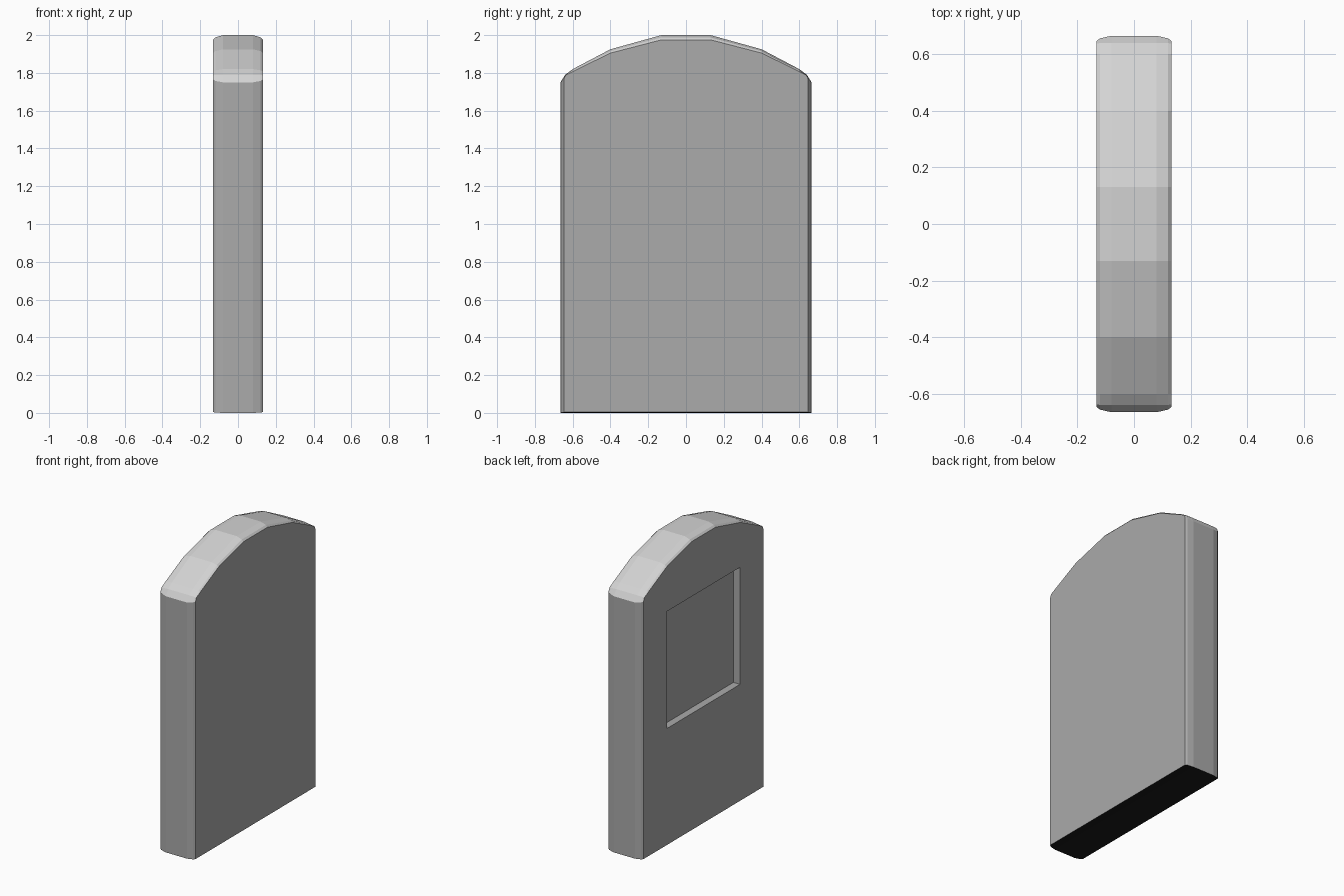
import bpy, bmesh

if "Cube" in bpy.data.objects:
    bpy.data.objects.remove(bpy.data.objects["Cube"])


def colour(name, v):
    m = bpy.data.materials.new(name)
    m.diffuse_color = (v, v, v, 1)
    m.use_nodes = True
    m.node_tree.nodes["Principled BSDF"].inputs["Base Color"].default_value = m.diffuse_color
    return m


materials = [colour("stone_grey", 0.405), colour("light_stone_grey", 0.65), colour("black", 0.01)]

# Half outlines in (y, z): full size near the middle, slightly smaller at the broad faces
outer = [(0.665, 0.0), (0.665, 1.75), (0.64, 1.79), (0.60, 1.82), (0.40, 1.925), (0.13, 2.0)]
inner = [(0.647, 0.004), (0.647, 1.765), (0.638, 1.787), (0.60, 1.807), (0.40, 1.905), (0.13, 1.975)]


def outline(t):
    """Blend outer to inner, then mirror across y = 0."""
    half = [(a[0] + (b[0] - a[0]) * t, a[1] + (b[1] - a[1]) * t) for a, b in zip(outer, inner)]
    return half + [(-y, z) for y, z in reversed(half)]


# Arched slab: outlines lofted along x, giving softened rims
bm = bmesh.new()
sections = [(-0.132, 1), (-0.12, 0.5), (-0.08, 0), (0.08, 0), (0.12, 0.5), (0.132, 1)]
rings = [[bm.verts.new((x, y, z)) for y, z in outline(t)] for x, t in sections]
for r0, r1 in zip(rings, rings[1:]):
    n = len(r0)
    for i in range(n):
        j = (i + 1) % n
        bm.faces.new((r0[i], r0[j], r1[j], r1[i]))
bm.faces.new(rings[0])
bm.faces.new(rings[-1])
bmesh.ops.recalc_face_normals(bm, faces=bm.faces)
mesh = bpy.data.meshes.new("arched_slab")
bm.to_mesh(mesh)
bm.free()
for m in materials:
    mesh.materials.append(m)
slab = bpy.data.objects.new("arched_slab", mesh)
bpy.context.collection.objects.link(slab)

# Square recessed panel in the -x face, 0.05 deep
bpy.ops.mesh.primitive_cube_add(size=1, location=(-0.182, 0, 1.2))
cutter = bpy.context.object
cutter.name = "panel_cutter"
cutter.scale = (0.2, 0.79, 0.8)
cutter.data.materials.append(materials[0])
cutter.hide_render = True

cut = slab.modifiers.new("panel_recess", 'BOOLEAN')
cut.operation = 'DIFFERENCE'
cut.solver = 'EXACT'
cut.object = cutter
bpy.context.view_layer.objects.active = slab
bpy.ops.object.modifier_apply(modifier=cut.name)
bpy.data.objects.remove(cutter)

# Light arched top, black underside, grey everywhere else
for p in slab.data.polygons:
    if p.center.z > 1.7 and p.normal.z > 0.2:
        p.material_index = 1
    elif p.center.z < 0.05 and p.normal.z < -0.2:
        p.material_index = 2
    else:
        p.material_index = 0
